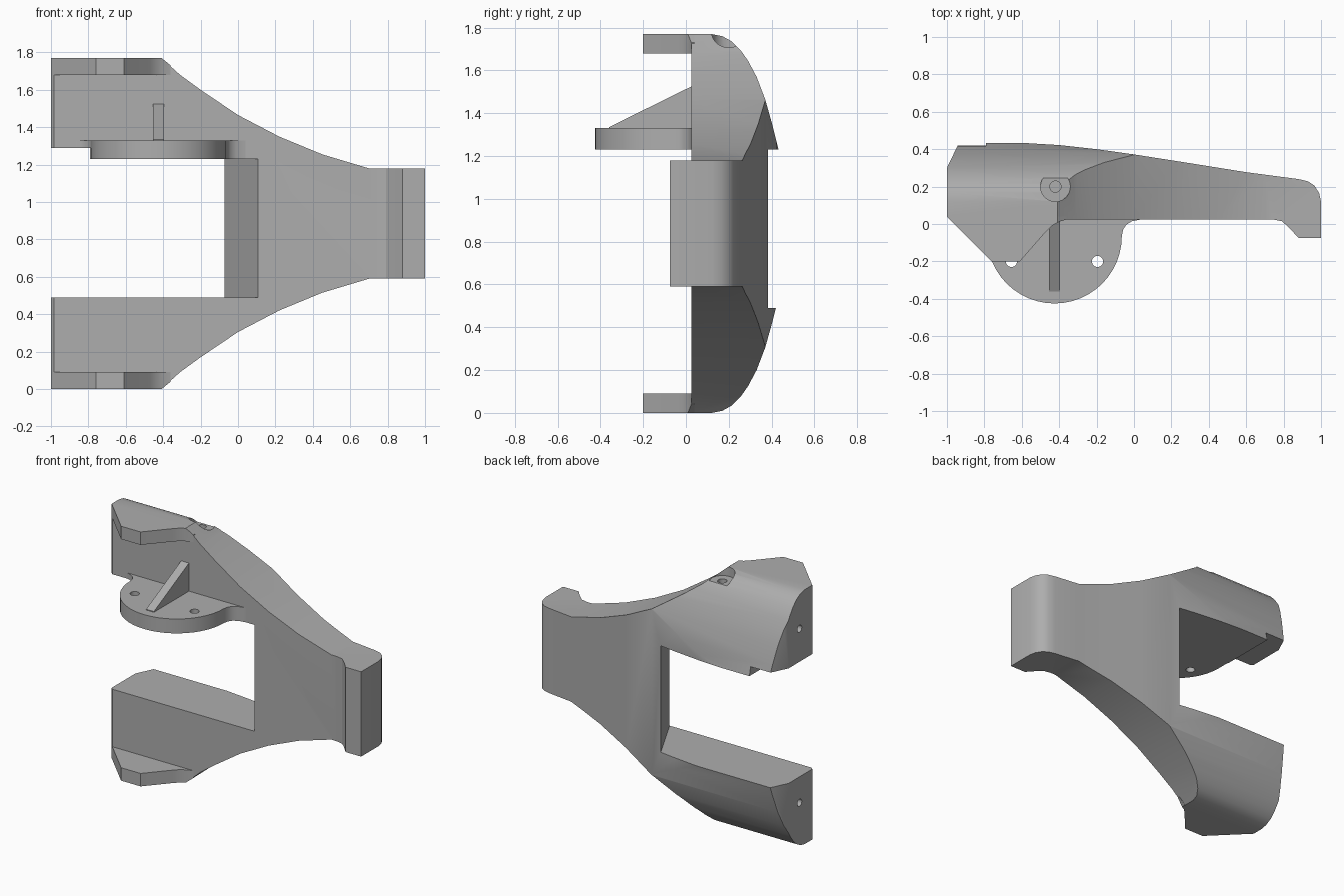
import bpy, bmesh, math
from mathutils import Vector

cube = bpy.data.objects.get("Cube")
if cube:
    bpy.data.objects.remove(cube, do_unlink=True)

grey = bpy.data.materials.new("plain grey")
grey.use_nodes = True
colour = (0.42, 0.42, 0.42, 1)
grey.diffuse_color = colour
grey.node_tree.nodes["Principled BSDF"].inputs["Base Color"].default_value = colour

H = 1.77       # total height
FRONT = 0.025  # front plane of the bracket


def prism(name, profile, axis, lo, hi):
    """Extrude a 2D profile along an axis; the profile keeps the other two axes in order."""
    def point(p, t):
        c = list(p)
        c.insert("xyz".index(axis), t)
        return Vector(c)
    bm = bmesh.new()
    face = bm.faces.new([bm.verts.new(point(p, lo)) for p in profile])
    ext = bmesh.ops.extrude_face_region(bm, geom=[face])
    verts = [v for v in ext["geom"] if isinstance(v, bmesh.types.BMVert)]
    bmesh.ops.translate(bm, verts=verts, vec=point((0, 0), hi - lo))
    bmesh.ops.recalc_face_normals(bm, faces=bm.faces)
    mesh = bpy.data.meshes.new(name)
    bm.to_mesh(mesh)
    bm.free()
    mesh.materials.append(grey)
    ob = bpy.data.objects.new(name, mesh)
    bpy.context.collection.objects.link(ob)
    return ob


def disc(cx, cy, r, n=32):
    return [(cx + r * math.cos(2 * math.pi * i / n), cy + r * math.sin(2 * math.pi * i / n))
            for i in range(n)]


def select(ob):
    bpy.ops.object.select_all(action="DESELECT")
    bpy.context.view_layer.objects.active = ob
    ob.select_set(True)


def combine(ob, tool, operation):
    mod = ob.modifiers.new("cut", "BOOLEAN")
    mod.operation, mod.solver, mod.object = operation, "EXACT", tool
    select(ob)
    bpy.ops.object.modifier_apply(modifier=mod.name)
    bpy.data.objects.remove(tool, do_unlink=True)


def finish(ob):
    select(ob)
    bpy.ops.object.shade_smooth_by_angle(angle=math.radians(28))


def mirrored(points):
    return points + [(a, H - b) for a, b in reversed(points)]


# Body: plan shape, trimmed by the front outline and the rounded side profile
plan = [(-1, 0.04), (-0.985, FRONT), (0.74, FRONT), (0.79, 0.015), (0.83, -0.02),
        (0.88, -0.075), (1, -0.075), (1, 0.12), (0.99, 0.165), (0.965, 0.205),
        (0.93, 0.228), (0.88, 0.24), (0.6, 0.277), (0.3, 0.325), (0, 0.372),
        (-0.2, 0.4), (-0.4, 0.422), (-0.6, 0.434), (-0.79, 0.432), (-0.94, 0.425), (-1, 0.3)]
body = prism("bracket_body", plan, "z", -0.1, H + 0.1)

outline = mirrored([(-1.1, H), (-0.41, H), (-0.31, 1.68), (-0.2, 1.6), (0, 1.465), (0.22, 1.35),
                    (0.45, 1.255), (0.7, 1.18), (1.1, 1.18)])
combine(body, prism("outline_tool", outline, "y", -0.6, 0.6), "INTERSECT")

side = mirrored([(-0.6, H), (0.12, H), (0.17, 1.76), (0.215, 1.735), (0.255, 1.695),
                 (0.29, 1.645), (0.33, 1.57), (0.37, 1.465), (0.405, 1.34), (0.432, 1.23),
                 (0.45, 1.1)])
combine(body, prism("side_tool", side, "x", -1.2, 1.2), "INTERSECT")

# Opening between the arms, with a slanted inner wall and a step in the upper arm
opening = [(-1.2, -0.1), (0.171, -0.1), (-0.133, 0.5), (-1.2, 0.5)]
combine(body, prism("opening_tool", opening, "z", 0.49, 1.23), "DIFFERENCE")
step = [(-1.2, -0.1), (-0.79, -0.1), (-0.79, 0.5), (-1.2, 0.5)]
combine(body, prism("step_tool", step, "z", 1.1, 1.29), "DIFFERENCE")

# Bolt recess on top and screw holes in the arm ends
combine(body, prism("recess_tool", disc(-0.42, 0.2, 0.08), "z", 1.705, 2), "DIFFERENCE")
combine(body, prism("bolt_tool", disc(-0.42, 0.2, 0.03), "z", 1.6, 1.9), "DIFFERENCE")
for z in (0.31, 1.52):
    combine(body, prism("screw_tool", disc(0.18, z, 0.025, 20), "x", -1.2, -0.85), "DIFFERENCE")
finish(body)

# Flanges at the top and bottom front edges
flange = [(-1, 0.04), (-0.76, -0.2), (-0.61, -0.2), (-0.47, -0.04), (-0.44, -0.01),
          (-0.4, 0.012), (-0.36, FRONT), (-0.36, 0.04)]
for name, lo in (("top_flange", H - 0.09), ("bottom_flange", 0)):
    ob = prism(name, flange, "z", lo, lo + 0.09)
    trim = prism("trim_tool", mirrored([(-1.1, H + 0.001), (-0.41, H + 0.001), (-0.2, 1.6)]),
                 "y", -0.6, 0.6)
    combine(ob, trim, "INTERSECT")
    finish(ob)

# Round mounting plate with a blended root and two holes
CX, CY, R = -0.425, -0.065, 0.36
arc = [(CX + R * math.cos(math.pi * (1 + i / 24)), CY + R * math.sin(math.pi * (1 + i / 24)))
       for i in range(25)]
root = [(-0.058, -0.03), (-0.04, -0.003), (-0.01, 0.015), (0.04, FRONT), (0.04, 0.05)]
plate = prism("mounting_plate", arc + root + [(-0.785, 0.05)], "z", 1.23, 1.33)
for x in (-0.655, -0.195):
    combine(plate, prism("hole_tool", disc(x, -0.2, 0.03, 24), "z", 1.1, 1.5), "DIFFERENCE")
finish(plate)

# Small blend at the outer root of the plate
blend = [(-0.785, -0.065), (-0.792, -0.03), (-0.81, -0.003), (-0.84, 0.015), (-0.87, FRONT),
         (-0.87, 0.04), (-0.785, 0.04)]
finish(prism("plate_blend", blend, "z", 1.29, 1.33))

# Triangular stiffening rib
prism("plate_rib", [(-0.36, 1.32), (-0.36, 1.335), (FRONT, 1.525), (0.05, 1.525), (0.05, 1.32)],
      "x", -0.455, -0.395)
